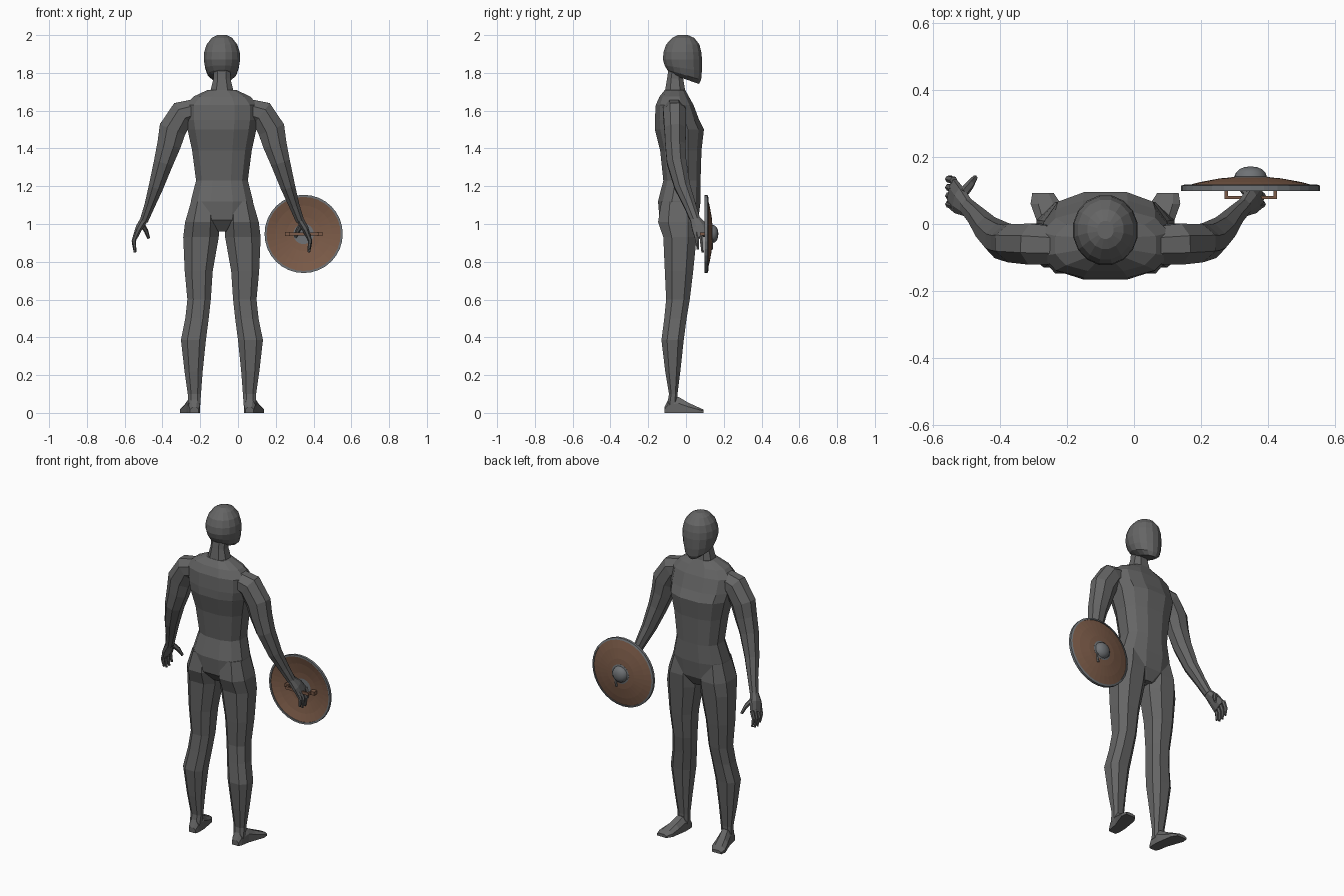
import bpy, bmesh, math
from mathutils import Vector

cube = bpy.data.objects.get("Cube")
if cube:
    bpy.data.objects.remove(cube)


def material(name, rgb):
    m = bpy.data.materials.new(name)
    m.use_nodes = True
    m.diffuse_color = (*rgb, 1)
    m.node_tree.nodes["Principled BSDF"].inputs["Base Color"].default_value = (*rgb, 1)
    return m


GREY = material("body grey", (0.13, 0.13, 0.13))
STEEL = material("steel", (0.16, 0.17, 0.18))
WOOD = material("brown wood", (0.2, 0.105, 0.065))
MID = -0.085  # centre line of the body


def loft(name, rings, mat, closed=False):
    """Skin a list of rings; cap the ends, or join last to first."""
    bm = bmesh.new()
    rows = [[bm.verts.new(p) for p in r] for r in rings]
    n = len(rows[0])
    pairs = list(zip(rows, rows[1:]))
    if closed:
        pairs.append((rows[-1], rows[0]))
    else:
        bm.faces.new(rows[0])
        bm.faces.new(rows[-1])
    for a, b in pairs:
        for i in range(n):
            j = (i + 1) % n
            bm.faces.new((a[i], a[j], b[j], b[i]))
    bmesh.ops.recalc_face_normals(bm, faces=bm.faces)
    mesh = bpy.data.meshes.new(name)
    bm.to_mesh(mesh)
    bm.free()
    ob = bpy.data.objects.new(name, mesh)
    bpy.context.collection.objects.link(ob)
    mesh.materials.append(mat)
    return ob


def flat_ring(z, cx, hw, front, back, n, tilt=0.0, power=0.8):
    """Horizontal rounded-box ring between two depths."""
    pts = []
    mid, half = (front + back) / 2, (front - back) / 2
    for i in range(n):
        a = math.tau * (i + 0.5) / n
        c, s = math.cos(a), math.sin(a)
        top = math.cos(math.pi / n) if power < 1 else 1
        x = math.copysign(min(1, abs(c) / top) ** power, c)
        y = math.copysign(min(1, abs(s) / top) ** power, s)
        pts.append(Vector((cx + hw * x, mid + half * y, z + tilt * half * y)))
    return pts


def tube(name, path, mat, n=8):
    """Limb along points (x, y, z, depth radius, width radius)."""
    pts = [Vector(p[:3]) for p in path]
    rings = []
    for k, p in enumerate(path):
        t = (pts[min(k + 1, len(pts) - 1)] - pts[max(k - 1, 0)]).normalized()
        u = (Vector((0, 1, 0)) - t * t.y).normalized()
        v = t.cross(u)
        rings.append([pts[k] + u * p[3] * math.cos(math.tau * (i + .5) / n)
                      + v * p[4] * math.sin(math.tau * (i + .5) / n) for i in range(n)])
    return loft(name, rings, mat)


# Torso and neck: height, half width, front depth, back depth
torso = [(0.96, .05, .03, -.09), (1.02, .15, .065, -.14), (1.12, .165, .077, -.148),
         (1.23, .137, .077, -.12), (1.39, .158, .082, -.137), (1.50, .182, .095, -.165),
         (1.55, .19, .07, -.165), (1.63, .19, .04, -.16), (1.675, .15, .015, -.14),
         (1.71, .075, -.005, -.112)]
loft("torso", [flat_ring(z, MID, w, f, b, 12) for z, w, f, b in torso], GREY)
neck = [(1.66, .1, .0, -.12), (1.71, .06, -.005, -.11), (1.77, .045, -.015, -.1),
        (1.84, .045, -.01, -.09)]
loft("neck", [flat_ring(z, MID, w, f, b, 8) for z, w, f, b in neck], GREY)

# Head: last value tilts the ring down towards the chin
head = [(2.0, .025, .01, -.045, 0), (1.985, .055, .045, -.075, 0), (1.95, .083, .073, -.107, 0),
        (1.91, .096, .083, -.121, 0), (1.87, .098, .087, -.124, 0), (1.825, .09, .086, -.115, -.15),
        (1.79, .076, .082, -.102, -.3), (1.768, .045, .07, -.085, -.35)]
loft("head", [flat_ring(z, MID, w, f, b, 16, t, 1) for z, w, f, b, t in head], GREY)

leg = [(1.12, .095, .068, .05, -.13), (1.01, .105, .09, .065, -.148), (.93, .111, .094, .056, -.12),
       (.75, .123, .074, .038, -.112), (.6, .121, .062, .02, -.105), (.5, .132, .062, .003, -.115),
       (.385, .151, .066, -.012, -.13), (.22, .15, .048, -.03, -.11), (.1, .146, .035, -.045, -.09),
       (.04, .148, .033, -.045, -.1)]
foot = [(-.115, .146, .022, .03), (-.095, .147, .03, .07), (-.04, .152, .035, .085),
        (.01, .165, .04, .055), (.06, .178, .045, .032), (.092, .186, .032, .018)]
arm = [(.12, -.065, 1.61, .06, .06), (.21, -.06, 1.585, .066, .075), (.262, -.057, 1.5, .062, .078),
       (.28, -.056, 1.42, .058, .068), (.308, -.05, 1.33, .056, .056), (.348, -.02, 1.2, .045, .042),
       (.382, .02, 1.1, .034, .03), (.412, .05, 1.02, .028, .024)]
palm = [(.408, .045, 1.03, .026, .022), (.436, .07, .985, .044, .02), (.457, .092, .935, .05, .014)]
thumb = [(.425, .09, 1.0, .016, .014), (.402, .118, .965, .014, .012), (.388, .138, .925, .008, .008)]
section = [(-1, 0), (-1, .6), (-.5, 1), (.5, 1), (1, .6), (1, 0)]

for side, label in ((1, "left"), (-1, "right")):
    def flip(path):
        return [(MID + side * p[0], *p[1:]) for p in path]

    loft(label + "_leg", [flat_ring(z, MID + side * cx, w, f, b, 8) for z, cx, w, f, b in leg], GREY)
    loft(label + "_foot", [[Vector((MID + side * (cx + w * a), y, h * c)) for a, c in section]
                           for y, cx, w, h in foot], GREY)
    tube(label + "_arm", flip(arm), GREY)
    tube(label + "_palm", flip(palm), GREY)
    tube(label + "_thumb", flip(thumb), GREY, 6)
    for i in range(4):
        y = .055 + i * .025
        drop = (.075, .09, .088, .075)[i]
        finger = [(.452, y, .955, .012, .012), (.467, y + .004, .95 - drop / 2, .011, .011),
                  (.46, y + .008, .94 - drop, .007, .007)]
        tube(f"{label}_finger_{i + 1}", flip(finger), GREY, 6)

# Round shield, turned about its front-to-back axis
SX, SZ = 0.3475, 0.9475


def lathe(name, profile, mat, n=32, closed=False):
    rings = [[Vector((SX + r * math.cos(math.tau * i / n), y, SZ + r * math.sin(math.tau * i / n)))
              for i in range(n)] for r, y in profile]
    return loft(name, rings, mat, closed)


lathe("shield_board", [(.2, .112), (.15, .125), (.09, .136), (.03, .141),
                       (.03, .132), (.09, .127), (.15, .116), (.2, .102)], WOOD, closed=True)
lathe("shield_rim", [(.207, .099), (.207, .114), (.196, .118), (.196, .099)], STEEL, closed=True)
boss = lathe("shield_boss", [(.058, .13), (.058, .139), (.048, .141), (.044, .153),
                             (.034, .163), (.02, .169), (.005, .171)], STEEL, 24)
for poly in boss.data.polygons:
    poly.use_smooth = poly.center.y > .142


def box(name, centre, size, mat):
    x, y, z = (s / 2 for s in size)
    c = Vector(centre)
    loft(name, [[c + Vector((a * x, b, d * z)) for a, d in ((-1, -1), (1, -1), (1, 1), (-1, 1))]
                for b in (-y, y)], mat)


# Grip behind the shield
box("grip_bar", (SX, .079, SZ), (.15, .01, .017), WOOD)
for s in (-1, 1):
    box("grip_post", (SX + s * .073, .1, SZ), (.01, .05, .017), WOOD)
    box("grip_end", (SX + s * .087, .113, SZ), (.025, .03, .022), WOOD)
